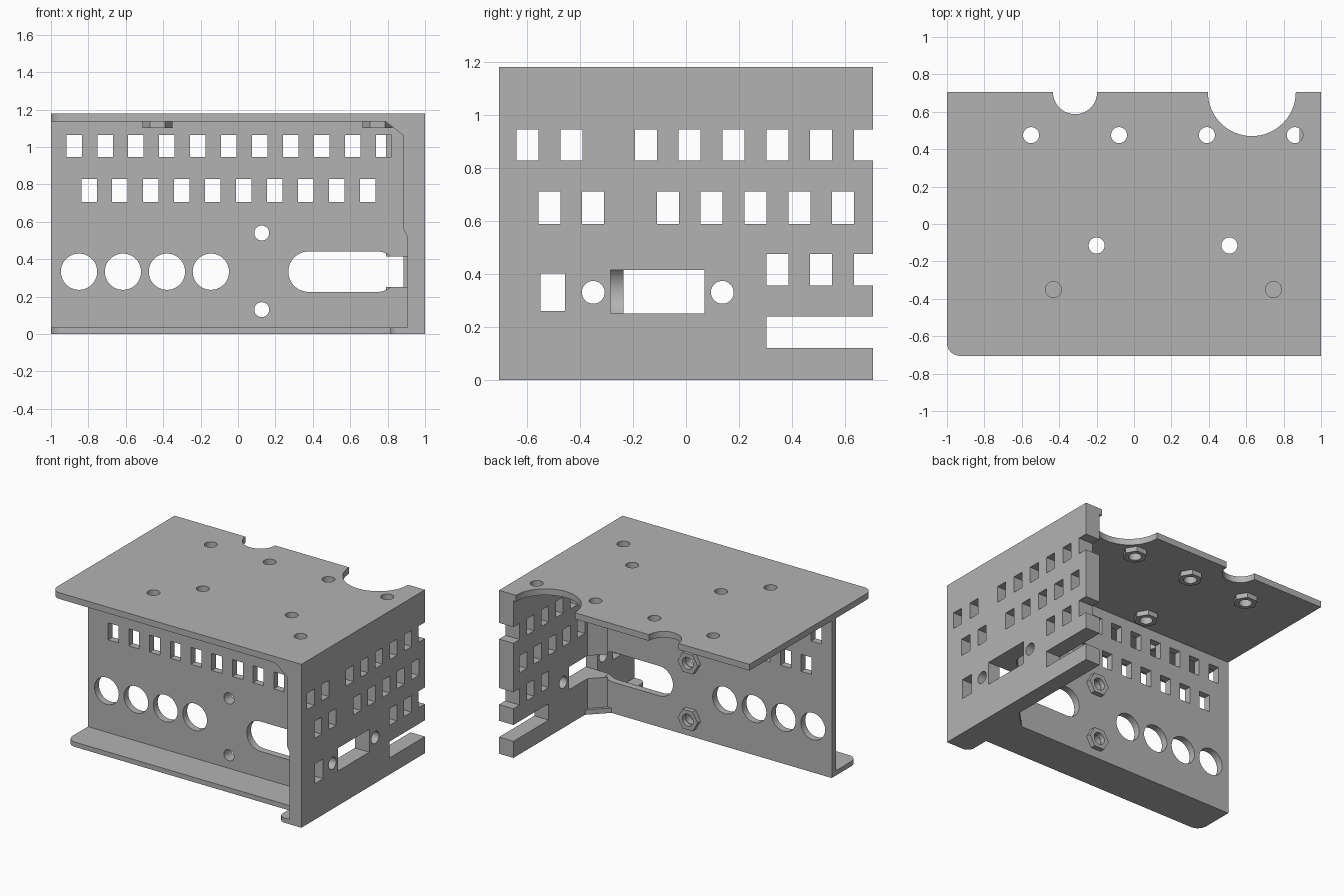
import bpy, bmesh, math
from mathutils import Vector

if "Cube" in bpy.data.objects:
    bpy.data.objects.remove(bpy.data.objects["Cube"])

grey = bpy.data.materials.new("plain_grey")
grey.diffuse_color = (0.45, 0.45, 0.45, 1)
grey.use_nodes = True
grey.node_tree.nodes["Principled BSDF"].inputs["Base Color"].default_value = grey.diffuse_color

# Order in which a profile's (u, v) and its extrusion depth map to x, y, z
MAP = {'x': lambda u, v, d: Vector((d, u, v)),
       'y': lambda u, v, d: Vector((u, d, v)),
       'z': lambda u, v, d: Vector((u, v, d))}


def arc(cx, cy, r, a0=0, a1=360, n=12):
    return [(cx + r * math.cos(math.radians(a0 + (a1 - a0) * i / n)),
             cy + r * math.sin(math.radians(a0 + (a1 - a0) * i / n))) for i in range(n + 1)]


def circle(cx, cy, r, n=32):
    return arc(cx, cy, r, 0, 360, n)[:-1]


def rect(u0, u1, v0, v1):
    return [(u0, v0), (u1, v0), (u1, v1), (u0, v1)]


def prism(name, profiles, axis, lo, hi):
    """Extrude one or more closed profiles along an axis."""
    bm = bmesh.new()
    for pts in profiles:
        face = bm.faces.new([bm.verts.new(MAP[axis](u, v, lo)) for u, v in pts])
        ext = bmesh.ops.extrude_face_region(bm, geom=[face], use_keep_orig=True)
        verts = [g for g in ext['geom'] if isinstance(g, bmesh.types.BMVert)]
        bmesh.ops.translate(bm, verts=verts, vec=MAP[axis](0, 0, hi - lo))
    bmesh.ops.recalc_face_normals(bm, faces=bm.faces)
    me = bpy.data.meshes.new(name)
    bm.to_mesh(me)
    bm.free()
    me.materials.append(grey)
    ob = bpy.data.objects.new(name, me)
    bpy.context.collection.objects.link(ob)
    return ob


def combine(ob, other, op):
    m = ob.modifiers.new("bool", 'BOOLEAN')
    m.operation, m.solver, m.object, m.use_self = op, 'EXACT', other, True
    bpy.context.view_layer.objects.active = ob
    bpy.ops.object.modifier_apply(modifier=m.name)
    bpy.data.objects.remove(other)


def cut(ob, profiles, axis, lo, hi):
    combine(ob, prism("cutter", profiles, axis, lo, hi), 'DIFFERENCE')


def nut(name, u, v, axis, lo, hi):
    """Hexagonal nut with a through hole."""
    ob = prism(name, [circle(u, v, 0.08, 6)], axis, lo, hi)
    cut(ob, [circle(u, v, 0.043)], axis, lo - 0.1, hi + 0.1)


# Top plate: one rounded corner, two round bites in the back edge, bolt holes
top = prism("top_plate", [arc(-0.93, -0.635, 0.07, 180, 270, 8) +
                          [(1, -0.705), (1, 0.705), (-1, 0.705)]], 'z', 1.135, 1.18)
bolts = [(-0.55, 0.475), (-0.08, 0.475), (0.39, 0.475), (0.86, 0.475),
         (-0.2, -0.115), (0.51, -0.115), (-0.43, -0.35), (0.745, -0.35)]
cut(top, [circle(-0.315, 0.705, 0.118, 48), circle(0.63, 0.705, 0.235, 64)] +
    [circle(x, y, 0.043) for x, y in bolts], 'z', 1.0, 1.3)
for i, (x, y) in enumerate(bolts):
    if x < 0.8:
        nut(f"top_nut_{i}", x, y, 'z', 1.1, 1.135)

# Lengthwise wall with windows, round holes and a slot
wall = prism("front_wall", [rect(-1, 0.905, 0.035, 1.135)], 'y', -0.285, -0.235)
P, W = 0.1655, 0.083
holes = [rect(-0.918 + i * P, -0.918 + i * P + W, 0.945, 1.065) for i in range(11)]
holes += [rect(-0.838 + i * P, -0.838 + i * P + W, 0.705, 0.828) for i in range(10)]
holes += [circle(-0.85 + i * 0.235, 0.333, 0.097, 48) for i in range(4)]
holes += [circle(0.127, z, 0.04) for z in (0.54, 0.13)]
holes += [arc(0.377, 0.333, 0.108, 90, 270, 20) + arc(0.746, 0.333, 0.108, -90, 90, 20)]
cut(wall, holes, 'y', -0.4, -0.1)
cut(wall, [rect(0.75, 1.1, 0.25, 0.415)], 'y', -0.4, -0.1)
for i, z in enumerate((0.54, 0.13)):
    nut(f"wall_nut_{i}", 0.127, z, 'y', -0.235, -0.2)

# Right plate: rear slab, front part with gusset under the top, corner chamfer
side = prism("side_plate", [rect(0.885, 1, 0, 1.135)], 'y', -0.235, 0.705)
front = prism("front_part", [[(1, 0), (1, 1.135), (0.79, 1.135), (0.885, 1.06),
                              (0.885, 0.56), (0.905, 0.52), (0.905, 0)]], 'y', -0.705, -0.235)
combine(side, front, 'UNION')
chamfer = prism("chamfer", [[(0.79, -0.235), (0.885, -0.235), (0.885, -0.14)]],
                'z', 0.035, 1.135)
combine(side, chamfer, 'UNION')
wins = [rect(y, y + W, 0.828, 0.945) for y in
        [-0.64, -0.474] + [-0.193 + i * P for i in range(5)]]
wins += [rect(y, y + W, 0.588, 0.71) for y in
         [-0.557, -0.392] + [-0.11 + i * P for i in range(5)]]
wins += [rect(0.303 + i * P, 0.303 + i * P + W, 0.355, 0.475) for i in range(2)]
wins += [rect(0.634, 0.8, z0, z1) for z0, z1 in ((0.828, 0.945), (0.355, 0.475))]
wins += [rect(0.303, 0.8, 0.12, 0.238), rect(-0.55, -0.457, 0.26, 0.402),
         rect(-0.285, 0.07, 0.25, 0.415)]
wins += [circle(y, 0.33, 0.043) for y in (-0.35, 0.137)]
cut(side, wins, 'x', 0.7, 1.1)

# Bottom flange with rounded corners, a foot at the right and a rear corner web
prism("bottom_flange", [[(-1, -0.235)] + arc(-0.93, -0.46, 0.07, 180, 270, 8) +
                        [(0.815, -0.53)] + arc(0.865, -0.655, 0.05, 180, 270, 8) +
                        [(0.905, -0.705), (0.905, -0.235), (0.885, -0.235),
                         (0.885, -0.11), (0.76, -0.235)]], 'z', 0, 0.035)

# Smooth the round surfaces, keep hard edges
bpy.ops.object.select_all(action='DESELECT')
for ob in bpy.context.collection.objects:
    ob.select_set(True)
bpy.context.view_layer.objects.active = top
bpy.ops.object.shade_smooth_by_angle(angle=math.radians(30))
